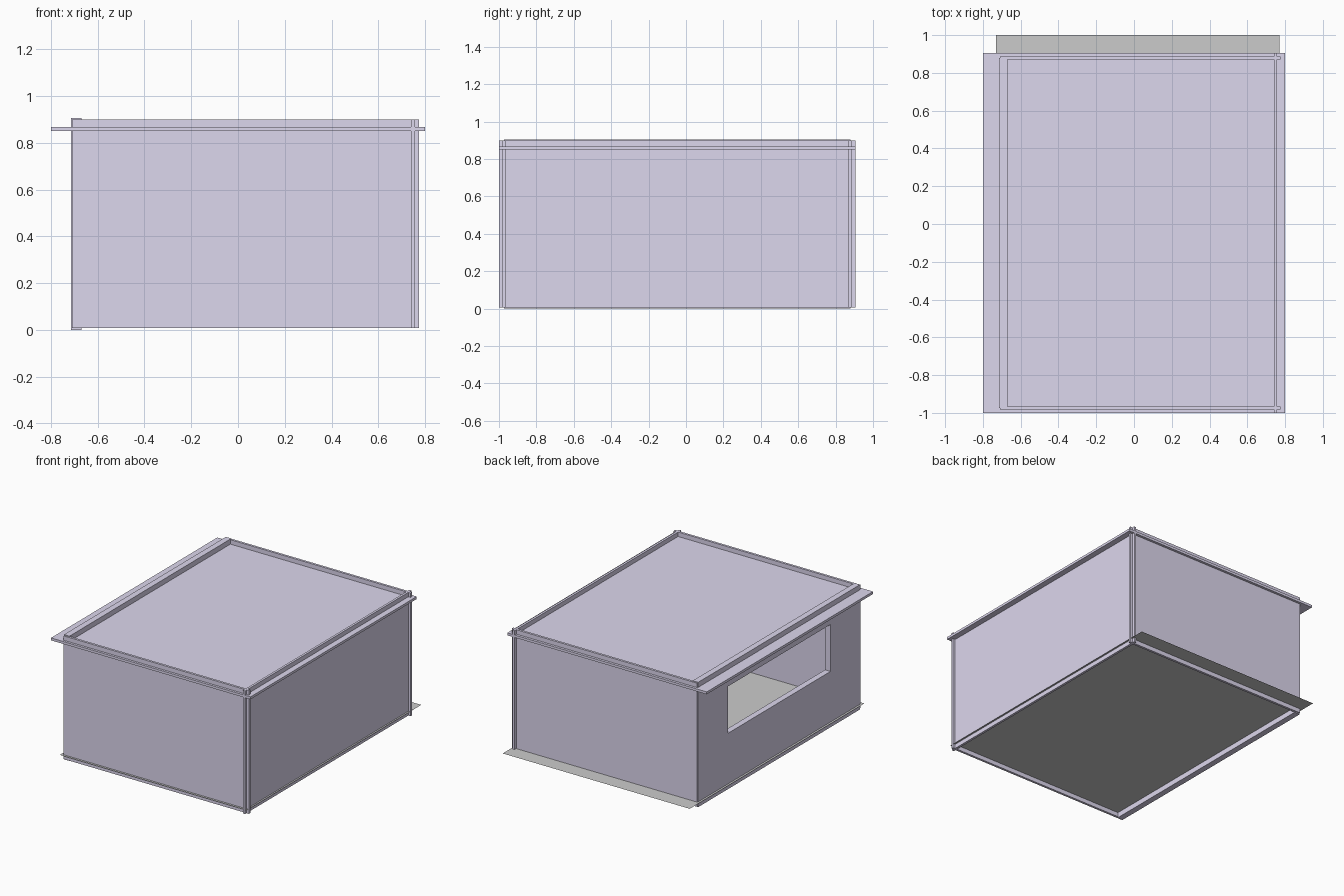
import bpy, bmesh

if "Cube" in bpy.data.objects:
    bpy.data.objects.remove(bpy.data.objects["Cube"])

lilac = bpy.data.materials.new("lilac_panel")
lilac.diffuse_color = (0.72, 0.68, 0.85, 1)
lilac.use_nodes = True
lilac.node_tree.nodes["Principled BSDF"].inputs["Base Color"].default_value = lilac.diffuse_color


def finish(name, bm, mat=None):
    bmesh.ops.recalc_face_normals(bm, faces=bm.faces)
    mesh = bpy.data.meshes.new(name)
    bm.to_mesh(mesh)
    bm.free()
    if mat:
        mesh.materials.append(mat)
    obj = bpy.data.objects.new(name, mesh)
    bpy.context.collection.objects.link(obj)
    return obj


def panel(name, x, y, z):
    """Box spanning the given (min, max) ranges."""
    bm = bmesh.new()
    bmesh.ops.create_cube(bm, size=1)
    for v in bm.verts:
        v.co = [r[0] if c < 0 else r[1] for c, r in zip(v.co, (x, y, z))]
    return finish(name, bm, lilac)


def window_panel(name, x, outer, inner):
    """Upright panel in the yz plane with a rectangular opening."""
    bm = bmesh.new()

    def loop(px, rect):
        y0, y1, z0, z1 = rect
        return [bm.verts.new((px, a, b))
                for a, b in ((y0, z0), (y1, z0), (y1, z1), (y0, z1))]

    loops = [loop(x[0], outer), loop(x[1], outer),
             loop(x[1], inner), loop(x[0], inner)]
    for a, b in zip(loops, loops[1:] + loops[:1]):
        for i in range(4):
            j = (i + 1) % 4
            bm.faces.new((a[i], a[j], b[j], b[i]))
    return finish(name, bm, lilac)


# Interlocking walls, running past each other at the right-hand corners
wall_z = (0.007, 0.9)
panel("front_wall", (-0.71, 0.775), (-0.983, -0.966), wall_z)
panel("back_wall", (-0.71, 0.775), (0.87, 0.887), wall_z)
panel("right_wall", (0.74, 0.757), (-1.0, 0.905), wall_z)

# Thicker left wall with the window opening
window_panel("window_wall", (-0.714, -0.67),
             (-0.973, 0.88, 0.0, 0.905), (-0.635, 0.54, 0.405, 0.745))

# Overhanging roof sheet, set a little below the wall tops
panel("roof", (-0.8, 0.8), (-1.0, 0.905), (0.85, 0.868))

# Paper-thin floor sheet that sticks out at the back
bm = bmesh.new()
bm.faces.new([bm.verts.new((x, y, 0.038)) for x, y in
              ((-0.73, -1), (0.77, -1), (0.77, 1), (-0.73, 1))])
floor = finish("floor", bm)
if floor.data.polygons[0].normal.z < 0:
    floor.data.flip_normals()
